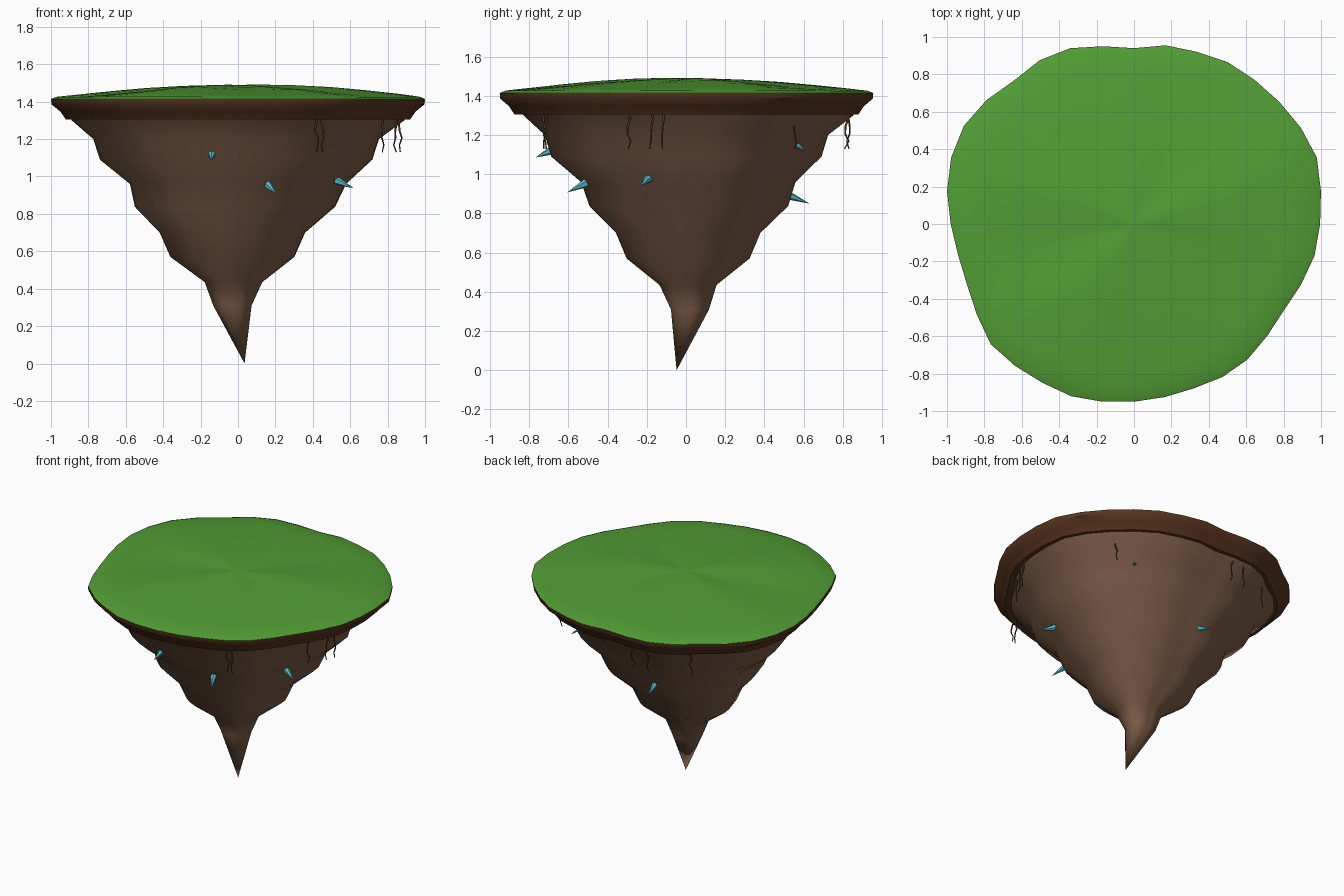
import bpy
import bmesh
import math
import random
from mathutils import Vector

random.seed(4)

if "Cube" in bpy.data.objects:
    bpy.data.objects.remove(bpy.data.objects["Cube"], do_unlink=True)


def make_material(name, colour):
    material = bpy.data.materials.new(name)
    material.use_nodes = True
    material.diffuse_color = (*colour, 1)
    shader = material.node_tree.nodes["Principled BSDF"]
    shader.inputs["Base Color"].default_value = (*colour, 1)
    shader.inputs["Roughness"].default_value = 0.9
    return material


grass_green = make_material("grass green", (0.085, 0.34, 0.035))
soil_brown = make_material("soil brown", (0.1, 0.035, 0.014))
rock_brown = make_material("rock brown", (0.2, 0.107, 0.063))
root_brown = make_material("root brown", (0.09, 0.048, 0.026))
crystal_blue = make_material("crystal blue", (0.1, 0.47, 0.58))

# Island outline: radius at every ten degrees, counter-clockwise from +x
OUTLINE = [.995, 1.015, 1.04, 1.03, 1.015, 1.005, 1, .98, .97, .94, .965, 1.0,
           1.01, 1, 1.03, 1.05, 1.04, 1.015, .98, .955, .95, .97, 1, .99,
           .98, .98, .965, .95, .94, .935, .945, .945, .93, .925, .95, .98]
STEP = math.tau / len(OUTLINE)


def finish(name, bm, material, angle=None):
    """Turn a bmesh into an object with one material and smooth shading."""
    bmesh.ops.recalc_face_normals(bm, faces=bm.faces)
    mesh = bpy.data.meshes.new(name)
    bm.to_mesh(mesh)
    bm.free()
    mesh.materials.append(material)
    obj = bpy.data.objects.new(name, mesh)
    bpy.context.collection.objects.link(obj)
    bpy.ops.object.select_all(action="DESELECT")
    obj.select_set(True)
    bpy.context.view_layer.objects.active = obj
    if angle is None:
        bpy.ops.object.shade_smooth()
    else:
        bpy.ops.object.shade_smooth_by_angle(angle=math.radians(angle))
    return obj


def loft(name, profile, material, contrast=1, tip=None, bump=None, angle=None):
    """Stack scaled copies of the outline; profile rows are scale, z, x, y."""
    bm = bmesh.new()
    rings = []
    for scale, z, cx, cy in profile:
        ring = []
        for i, radius in enumerate(OUTLINE):
            a = i * STEP
            r = scale * (0.98 + (radius - 0.98) * contrast)
            lift = bump(scale, a) if bump else 0
            ring.append(bm.verts.new((cx + r * math.cos(a),
                                      cy + r * math.sin(a), z + lift)))
        rings.append(ring)
    for upper, lower in zip(rings, rings[1:]):
        for i in range(len(upper)):
            j = (i + 1) % len(upper)
            bm.faces.new((upper[i], upper[j], lower[j], lower[i]))
    if tip:
        point = bm.verts.new(tip)
        last = rings[-1]
        for i in range(len(last)):
            bm.faces.new((last[i], last[(i + 1) % len(last)], point))
    else:
        bm.faces.new(rings[-1])
    bm.faces.new(rings[0])
    return finish(name, bm, material, angle)


def meadow_bump(scale, a):
    """Soft undulation that fades at the rim and at the middle."""
    fade = scale * (1 - scale) * 4
    return fade * (0.006 * math.sin(3 * a + 1) + 0.005 * math.sin(5 * a))


# Grass: a low rolling dome
loft("grass_top",
     [(.995, 1.405, 0, 0), (.998, 1.415, 0, 0), (.97, 1.426, 0, 0),
      (.85, 1.438, 0, 0), (.68, 1.453, 0, 0), (.5, 1.468, 0, 0),
      (.3, 1.48, 0, 0), (.12, 1.487, 0, 0)],
     grass_green, tip=(0, 0, 1.49), bump=meadow_bump, angle=50)

# Soil: a bevelled rim under the grass
loft("soil_rim",
     [(1, 1.412, 0, 0), (.997, 1.385, 0, 0), (.95, 1.347, 0, 0),
      (.92, 1.304, 0, 0)],
     soil_brown, angle=45)

# Rock: a stepped, tapering underside ending in a point
loft("rock_underside",
     [(.9, 1.33, 0, 0), (.885, 1.3, 0, .01), (.76, 1.2, -.01, 0),
      (.725, 1.09, -.01, 0), (.575, .96, 0, .01), (.533, .838, -.016, .013),
      (.387, .7, -.03, .01), (.33, .57, -.03, .01),
      (.153, .435, -.024, .01), (.102, .31, -.03, .02)],
     rock_brown, contrast=1.15, tip=(.035, -.048, 0))


# Crystals: small faceted spikes growing out of the rock, given base and tip
def crystal(name, base, tip):
    base, tip = Vector(base), Vector(tip)
    axis = tip - base
    start = base - axis * 0.25
    bm = bmesh.new()
    bmesh.ops.create_cone(bm, cap_ends=True, segments=6, radius1=0.023,
                          radius2=0, depth=(tip - start).length)
    turn = axis.to_track_quat("Z", "Y").to_matrix().to_4x4()
    bmesh.ops.transform(bm, matrix=turn, verts=bm.verts)
    bmesh.ops.translate(bm, vec=(start + tip) / 2, verts=bm.verts)
    finish(name, bm, crystal_blue, 30)


CRYSTALS = {
    "front_high_crystal": ((-.14, -.7, 1.115), (-.145, -.767, 1.085)),
    "front_low_crystal": ((.17, -.53, .945), (.205, -.605, .907)),
    "left_crystal": ((.545, -.2, .97), (.62, -.235, .937)),
    "back_left_crystal": ((.46, .55, 1.16), (.505, .61, 1.12)),
    "back_crystal": ((-.12, .54, .885), (-.135, .63, .85)),
}
for name, (base, tip) in CRYSTALS.items():
    crystal(name, base, tip)


# Roots: thin crooked strands hanging from the soil
def root(name, x, y):
    curve = bpy.data.curves.new(name, "CURVE")
    curve.dimensions = "3D"
    curve.bevel_depth = 0.0065
    curve.bevel_resolution = 1
    curve.use_fill_caps = True
    spline = curve.splines.new("POLY")
    count = 6
    spline.points.add(count - 1)
    for i, point in enumerate(spline.points):
        sway = 0.011 if i else 0
        point.co = (x + random.uniform(-sway, sway),
                    y + random.uniform(-sway, sway),
                    1.32 - 0.19 * i / (count - 1), 1)
        point.radius = 1 - 0.1 * i
    curve.materials.append(root_brown)
    obj = bpy.data.objects.new(name, curve)
    bpy.context.collection.objects.link(obj)


ROOTS = [(.42, -.72), (.45, -.72), (.77, -.29), (.84, -.175), (.865, -.115),
         (.62, .56), (-.15, .825), (-.26, .82), (-.525, .7)]
for number, (x, y) in enumerate(ROOTS, 1):
    root(f"hanging_root_{number}", x, y)
